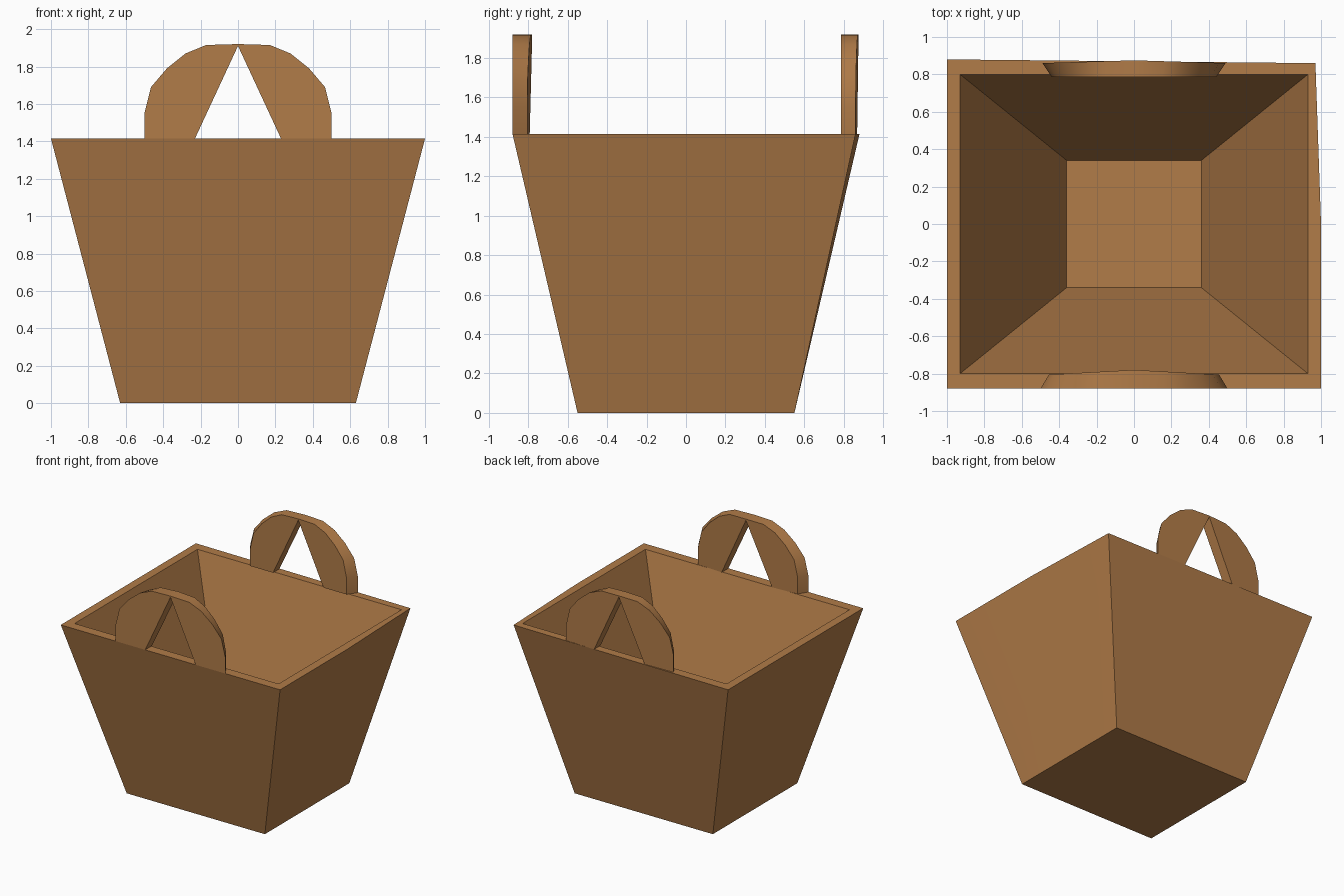
import bpy, bmesh

if "Cube" in bpy.data.objects:
    bpy.data.objects.remove(bpy.data.objects["Cube"])

brown = bpy.data.materials.new("brown_leather")
brown.diffuse_color = (0.44, 0.20, 0.065, 1)
brown.use_nodes = True
brown.node_tree.nodes["Principled BSDF"].inputs["Base Color"].default_value = brown.diffuse_color


def make_object(name, bm):
    bmesh.ops.recalc_face_normals(bm, faces=bm.faces)
    mesh = bpy.data.meshes.new(name)
    bm.to_mesh(mesh)
    bm.free()
    obj = bpy.data.objects.new(name, mesh)
    bpy.context.collection.objects.link(obj)
    mesh.materials.append(brown)
    bpy.ops.object.select_all(action='DESELECT')
    obj.select_set(True)
    bpy.context.view_layer.objects.active = obj
    bpy.ops.object.shade_smooth_by_angle(angle=0.9)
    return obj


def ring(bm, corners, z):
    return [bm.verts.new((x, y, z)) for x, y in corners]


def rect(x, y):
    return [(-x, -y), (x, -y), (x, 0), (x, y), (-x, y)]


def bridge(bm, a, b):
    n = len(a)
    for i in range(n):
        j = (i + 1) % n
        bm.faces.new((a[i], a[j], b[j], b[i]))


# Basket: tapered outer wall, flat rim, inner wall and floor
RIM = 1.415
bm = bmesh.new()
rings = [
    ring(bm, rect(0.63, 0.55), 0),
    ring(bm, [(-1, -0.88), (1, -0.88), (1, 0), (0.97, 0.86), (-1, 0.88)], RIM),
    ring(bm, rect(0.93, 0.80), RIM),
    ring(bm, rect(0.36, 0.34), 0.05),
]
for low, high in zip(rings, rings[1:]):
    bridge(bm, low, high)
bm.faces.new(rings[0])
bm.faces.new(rings[-1])
make_object("basket", bm)

# Half outline of a handle, from the rim to the crown
HALF = [(0.5, RIM), (0.5, 1.55), (0.465, 1.69), (0.38, 1.79),
        (0.28, 1.87), (0.17, 1.915), (0, 1.92)]


def handle(name, outer_y, inner_y, outer_scale, inner_scale):
    """Rounded arch with a triangular opening, narrowing towards the inside."""
    arch = HALF + [(-x, z) for x, z in HALF[-2::-1]]
    n = len(HALF) - 1
    bm = bmesh.new()
    sections = []
    for i, (x, z) in enumerate(arch):
        t = (n - i) / n
        hx, hz = 0.23 * t, 1.91 - (1.91 - RIM) * abs(t)
        xo, xi = x * outer_scale, x * inner_scale
        sections.append([bm.verts.new(p) for p in (
            (xo, outer_y(xo), z), (hx, outer_y(hx), hz),
            (hx, inner_y(hx), hz), (xi, inner_y(xi), z))])
    for a, b in zip(sections, sections[1:]):
        bridge(bm, a, b)
    bm.faces.new(sections[0])
    bm.faces.new(sections[-1])
    return make_object(name, bm)


handle("front_handle", lambda x: -0.88, lambda x: -0.78 - 0.055 * abs(x), 1, 0.91)
handle("back_handle", lambda x: 0.875 - 0.03 * abs(x), lambda x: 0.785, 0.98, 0.88)
